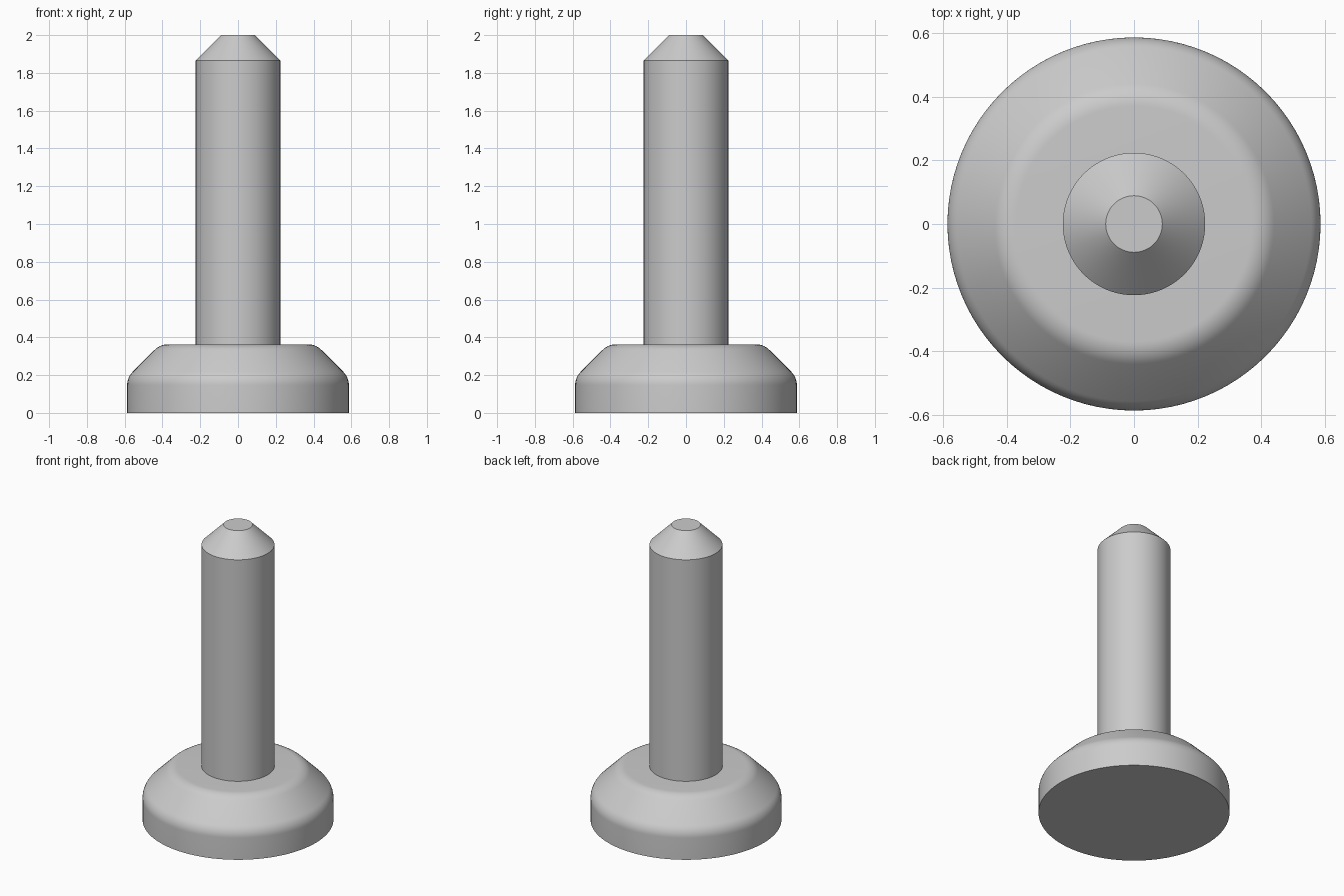
import bpy
import bmesh
import math
from mathutils import Matrix, Vector

SEGMENTS = 96

cube = bpy.data.objects.get("Cube")
if cube:
    bpy.data.objects.remove(cube, do_unlink=True)

# Single plain grey
grey = bpy.data.materials.new("plain_grey")
grey.use_nodes = True
colour = (0.6, 0.6, 0.6, 1)
grey.diffuse_color = colour
grey.node_tree.nodes["Principled BSDF"].inputs["Base Color"].default_value = colour


def fillet(before, corner, after, radius, steps=8):
    """Points of an arc rounding a profile corner."""
    p = Vector(corner)
    u = (Vector(before) - p).normalized()
    v = (Vector(after) - p).normalized()
    half = u.angle(v) / 2
    centre = p + (u + v).normalized() * radius / math.sin(half)
    start = p + u * radius / math.tan(half) - centre
    end = p + v * radius / math.tan(half) - centre
    sweep = math.pi - 2 * half
    return [centre + (start * math.sin(sweep * (1 - i / steps))
                      + end * math.sin(sweep * i / steps)) / math.sin(sweep)
            for i in range(steps + 1)]


def lathe(name, profile):
    """Revolve (radius, height) points around z and cap both ends."""
    bm = bmesh.new()
    rings = []
    for r, z in profile:
        rings.append([bm.verts.new(Matrix.Rotation(math.tau * i / SEGMENTS, 3, "Z")
                                   @ Vector((r, 0, z))) for i in range(SEGMENTS)])
    for low, high in zip(rings, rings[1:]):
        for i in range(SEGMENTS):
            j = (i + 1) % SEGMENTS
            bm.faces.new((low[i], low[j], high[j], high[i]))
    bm.faces.new(reversed(rings[0]))
    bm.faces.new(rings[-1])
    mesh = bpy.data.meshes.new(name)
    bm.to_mesh(mesh)
    bm.free()
    mesh.materials.append(grey)
    obj = bpy.data.objects.new(name, mesh)
    bpy.context.collection.objects.link(obj)
    bpy.ops.object.select_all(action="DESELECT")
    obj.select_set(True)
    bpy.context.view_layer.objects.active = obj
    bpy.ops.object.shade_smooth_by_angle(angle=math.radians(30))
    return obj


# Round foot with softened shoulders
bottom, side, shoulder, top = (0.587, 0), (0.587, 0.188), (0.412, 0.363), (0.2, 0.363)
lathe("foot", [bottom]
      + fillet(bottom, side, shoulder, 0.1)
      + fillet(side, shoulder, top, 0.1))

# Straight shaft with a chamfered tip, seated in the foot
lathe("shaft", [(0.224, 0.3), (0.224, 1.865), (0.089, 2)])
